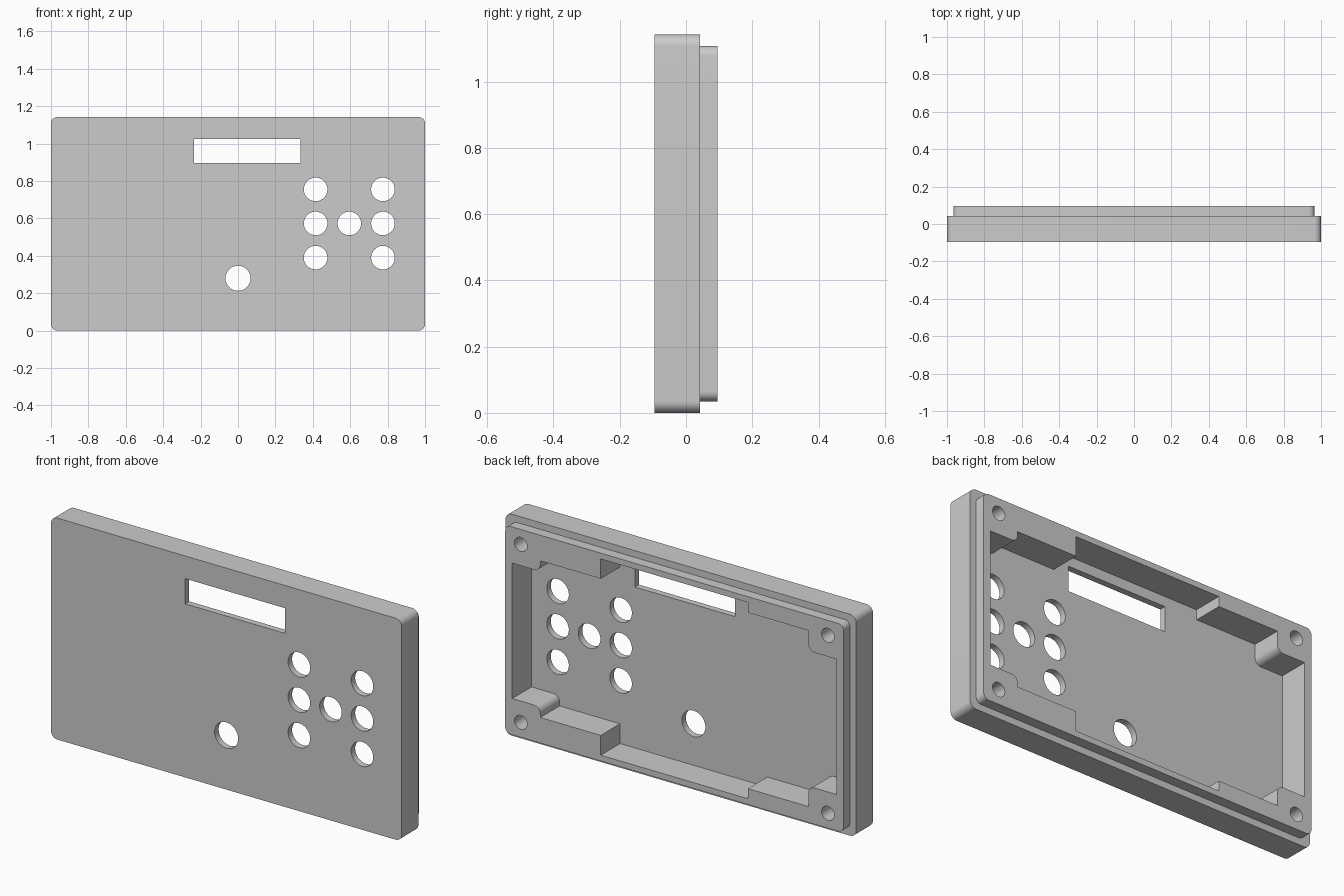
import bpy, bmesh
from math import cos, sin, pi

if "Cube" in bpy.data.objects:
    bpy.data.objects.remove(bpy.data.objects["Cube"])

FRONT, FLOOR, STEP, BACK = -0.095, -0.062, 0.042, 0.095
ZC = 0.571  # mid height


def arc(cx, cz, r, a0, a1, n):
    return [(cx + r * cos(a0 + (a1 - a0) * i / n), cz + r * sin(a0 + (a1 - a0) * i / n))
            for i in range(n + 1)]


def rounded_rect(hx, hz, r):
    pts = []
    for k, (sx, sz) in enumerate([(1, 1), (-1, 1), (-1, -1), (1, -1)]):
        pts += arc(sx * (hx - r), ZC + sz * (hz - r), r, k * pi / 2, (k + 1) * pi / 2, 10)
    return pts


def circle(x, z, r):
    return arc(x, z, r, 0, 2 * pi, 48)[:-1]


def prism(name, pts, y0, y1):
    """Extrude an xz outline from y0 to y1."""
    bm = bmesh.new()
    face = bm.faces.new([bm.verts.new((x, y0, z)) for x, z in pts])
    ext = bmesh.ops.extrude_face_region(bm, geom=[face])
    verts = [g for g in ext["geom"] if isinstance(g, bmesh.types.BMVert)]
    bmesh.ops.translate(bm, verts=verts, vec=(0, y1 - y0, 0))
    bmesh.ops.recalc_face_normals(bm, faces=bm.faces)
    mesh = bpy.data.meshes.new(name)
    bm.to_mesh(mesh)
    bm.free()
    ob = bpy.data.objects.new(name, mesh)
    bpy.context.collection.objects.link(ob)
    return ob


def combine(target, tool, op):
    mod = target.modifiers.new(op, 'BOOLEAN')
    mod.operation, mod.object, mod.solver = op, tool, 'EXACT'
    bpy.context.view_layer.objects.active = target
    bpy.ops.object.modifier_apply(modifier=mod.name)
    bpy.data.objects.remove(tool)


# Outer shell with the inset lip on its back
case = prism("enclosure_front_cover", rounded_rect(1.0, 0.571, 0.035), FRONT, STEP)
combine(case, prism("lip", rounded_rect(0.965, 0.536, 0.03), 0.0, BACK), 'UNION')


# Cavity outline: quarter from side wall, round the screw post, over the ledge
def quarter(ledge):
    return ([(0.925, 0.349)] + arc(0.80, 0.384, 0.035, 1.5 * pi, pi, 10)
            + [(0.765, ledge), (0.42, ledge), (0.42, 0.506)])


right, left = quarter(0.404), quarter(0.454)
outline = ([(x, ZC + z) for x, z in right] + [(-x, ZC + z) for x, z in reversed(left)]
           + [(-x, ZC - z) for x, z in left] + [(x, ZC - z) for x, z in reversed(right)])
combine(case, prism("cavity", outline, FLOOR, 0.2), 'DIFFERENCE')

# Display window
window = [(-0.235, 0.895), (0.335, 0.895), (0.335, 1.025), (-0.235, 1.025)]
combine(case, prism("window", window, -0.2, 0.0), 'DIFFERENCE')

# Button holes and the larger single hole
buttons = [(x, z, 0.063) for x in (0.415, 0.775) for z in (0.39, 0.573, 0.755)]
for x, z, r in buttons + [(0.595, 0.573, 0.063), (0.0, 0.28, 0.067)]:
    combine(case, prism("hole", circle(x, z, r), -0.2, 0.0), 'DIFFERENCE')

# Blind screw holes in the corner posts
for sx in (-1, 1):
    for sz in (-1, 1):
        combine(case, prism("screw", circle(sx * 0.876, ZC + sz * 0.459, 0.036), FLOOR, 0.2),
                'DIFFERENCE')

# Smooth the round walls, keep edges sharp
bpy.ops.object.select_all(action='DESELECT')
case.select_set(True)
bpy.context.view_layer.objects.active = case
bpy.ops.object.shade_smooth_by_angle(angle=pi / 6)
